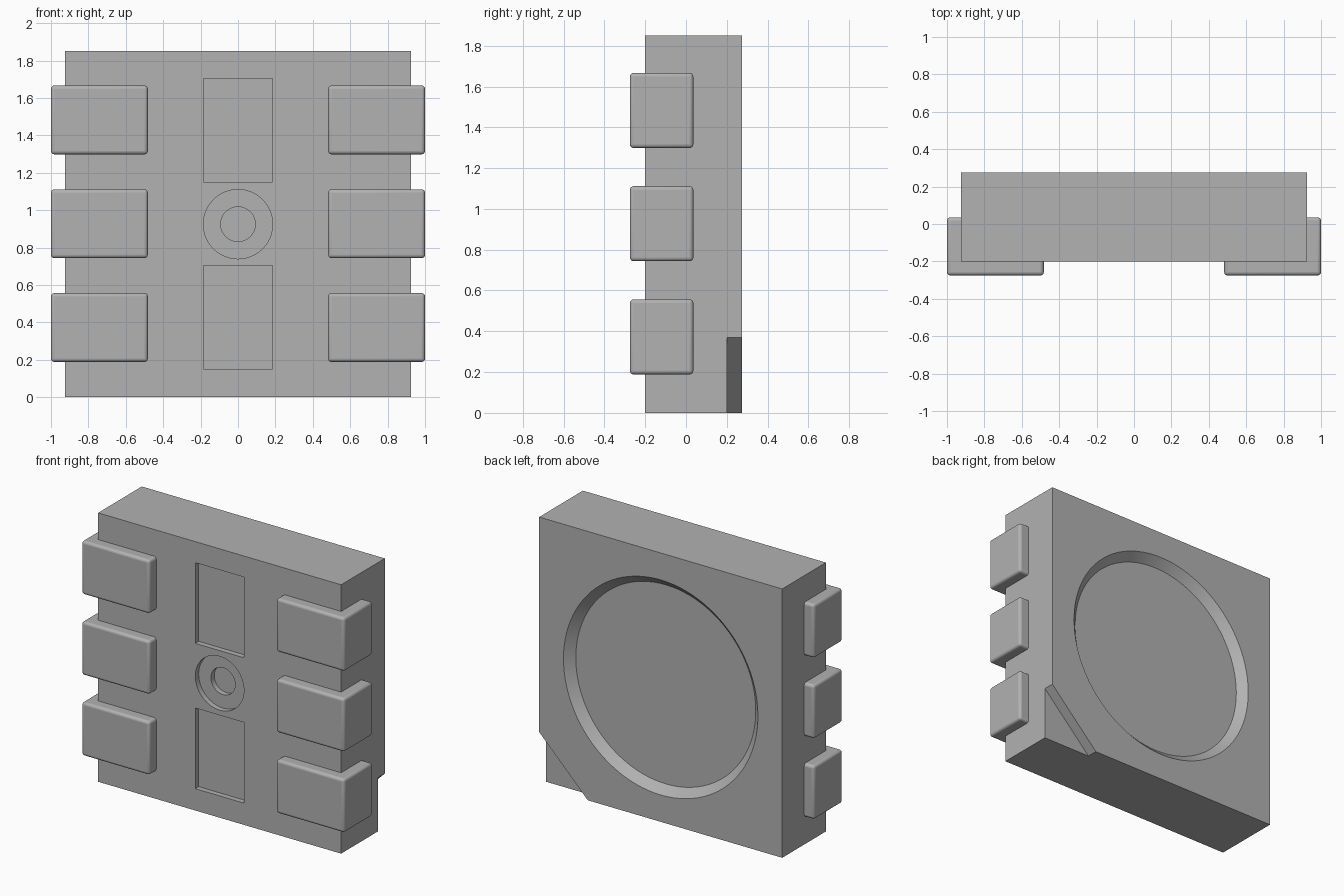
import bpy
import bmesh
import math
from mathutils import Matrix, Vector

default = bpy.data.objects.get("Cube")
if default:
    bpy.data.objects.remove(default)

GREY = (0.445, 0.445, 0.445, 1)
grey = bpy.data.materials.new("plain grey")
grey.use_nodes = True
grey.diffuse_color = GREY
grey.node_tree.nodes["Principled BSDF"].inputs["Base Color"].default_value = GREY

W, H = 0.925, 1.85          # half width and height of the body
FRONT, BACK = -0.2, 0.275
MID = H / 2
STEP = 0.037                # depth of the shallow front recesses


def finish(name, bm):
    bmesh.ops.recalc_face_normals(bm, faces=bm.faces)
    mesh = bpy.data.meshes.new(name)
    bm.to_mesh(mesh)
    bm.free()
    obj = bpy.data.objects.new(name, mesh)
    bpy.context.collection.objects.link(obj)
    mesh.materials.append(grey)
    return obj


def box(name, low, high):
    low, high = Vector(low), Vector(high)
    bm = bmesh.new()
    place = Matrix.Translation((low + high) / 2) @ Matrix.Diagonal((*(high - low), 1))
    bmesh.ops.create_cube(bm, size=1, matrix=place)
    return finish(name, bm)


def round_cutter(name, y_in, y_out, r_in, r_out):
    """Cone or cylinder along y, with its axis through the body centre."""
    bm = bmesh.new()
    turn = Matrix.Rotation(math.radians(90), 4, 'X')
    near, far = (r_in, r_out) if y_in < y_out else (r_out, r_in)
    bmesh.ops.create_cone(bm, cap_ends=True, segments=96, radius1=far, radius2=near,
                          depth=abs(y_out - y_in),
                          matrix=Matrix.Translation((0, (y_in + y_out) / 2, MID)) @ turn)
    return finish(name, bm)


def corner_cutter(name):
    """Triangular prism for the orientation notch at the lower back corner."""
    bm = bmesh.new()
    corners = [(1.025, 0.47), (0.455, -0.1), (1.025, -0.1)]
    face = bm.faces.new([bm.verts.new((x, 0.2, z)) for x, z in corners])
    new = bmesh.ops.extrude_face_region(bm, geom=[face])["geom"]
    bmesh.ops.translate(bm, vec=(0, 0.2, 0),
                        verts=[v for v in new if isinstance(v, bmesh.types.BMVert)])
    return finish(name, bm)


def smooth(obj, angle):
    bpy.ops.object.select_all(action='DESELECT')
    obj.select_set(True)
    bpy.context.view_layer.objects.active = obj
    bpy.ops.object.shade_smooth_by_angle(angle=math.radians(angle))


# Body with its recesses
body = box("body", (-W, FRONT, 0), (W, BACK, H))
cutters = [
    round_cutter("lens_recess_cutter", BACK - 0.055, BACK + 0.1, 0.685, 0.84),
    round_cutter("centre_recess_cutter", FRONT + STEP, FRONT - 0.1, 0.185, 0.185),
    round_cutter("centre_hole_cutter", FRONT + 2 * STEP, FRONT - 0.1, 0.0925, 0.0925),
    corner_cutter("corner_notch_cutter"),
]
for name, low in (("lower", 0.15), ("upper", 1.15)):
    cutters.append(box(name + "_slot_cutter", (-0.185, FRONT - 0.1, low),
                       (0.185, FRONT + STEP, low + 0.555)))

for cutter in cutters:
    cutter.hide_render = True
    cut = body.modifiers.new(cutter.name, 'BOOLEAN')
    cut.operation = 'DIFFERENCE'
    cut.solver = 'EXACT'
    cut.object = cutter
    bpy.context.view_layer.objects.active = body
    bpy.ops.object.modifier_apply(modifier=cut.name)
    bpy.data.objects.remove(cutter)
smooth(body, 30)

# Three rounded contact pads on each side
for side, sign in (("left", 1), ("right", -1)):
    for level, z in (("lower", 0.3725), ("middle", MID + 0.0025), ("upper", 1.4825)):
        xs = sorted((sign * 0.482, sign * 1.0))
        pad = box(f"{side}_{level}_pad", (xs[0], -0.275, z - 0.184), (xs[1], 0.036, z + 0.184))
        bevel = pad.modifiers.new("rounded edges", 'BEVEL')
        bevel.width = 0.0185
        bevel.segments = 4
        smooth(pad, 35)
